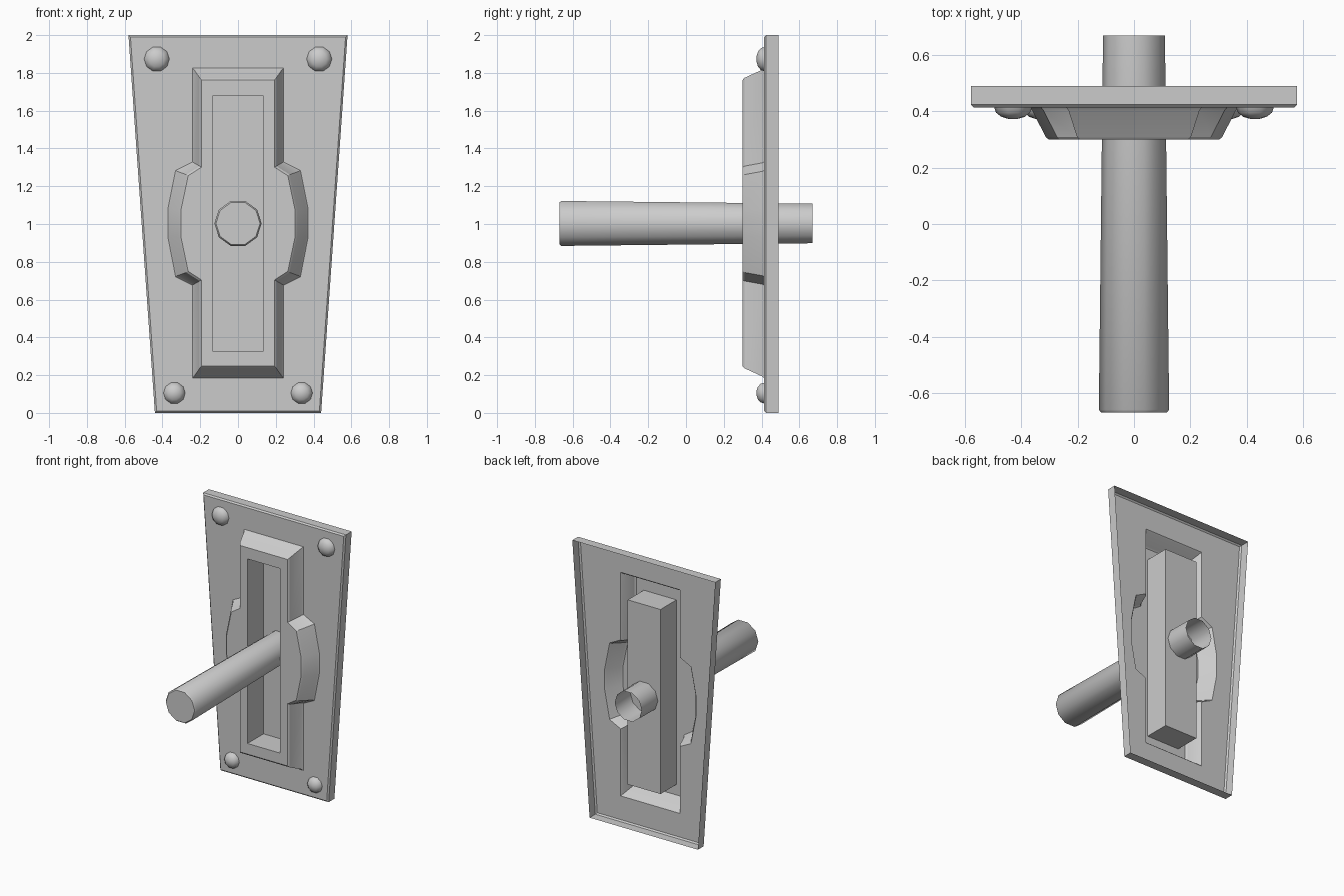
import bpy, bmesh, math
from mathutils import Vector

if "Cube" in bpy.data.objects:
    bpy.data.objects.remove(bpy.data.objects["Cube"])


def finish(name, bm, angle):
    me = bpy.data.meshes.new(name)
    bm.to_mesh(me)
    bm.free()
    ob = bpy.data.objects.new(name, me)
    bpy.context.collection.objects.link(ob)
    bpy.ops.object.select_all(action='DESELECT')
    bpy.context.view_layer.objects.active = ob
    ob.select_set(True)
    bpy.ops.object.shade_smooth_by_angle(angle=math.radians(angle))
    return ob


def mirrored(half):
    """Right half (top to bottom) -> closed clockwise outline in x, z."""
    return half + [(-x, z) for x, z in reversed(half)]


def offset(pts, d):
    """Mitred offset of a clockwise outline; positive d grows it."""
    out = []
    for i, p in enumerate(pts):
        p, a, b = Vector(p), Vector(pts[i - 1]), Vector(pts[(i + 1) % len(pts)])
        e, f = (p - a).normalized(), (b - p).normalized()
        n, m = Vector((-e.y, e.x)), Vector((-f.y, f.x))
        out.append(tuple(p + (n + m) * (d / (1 + n.dot(m)))))
    return out


def blend(a, b, t):
    return [tuple(Vector(p).lerp(Vector(q), t)) for p, q in zip(a, b)]


def ring(bm, pts, y):
    return [bm.verts.new((x, y, z)) for x, z in pts]


def wall(bm, a, b):
    n = len(a)
    for i in range(n):
        j = (i + 1) % n
        bm.faces.new((a[i], a[j], b[j], b[i]))


def fill_between(bm, a, b):
    edges = []
    for loop in (a, b):
        for i in range(len(loop)):
            pair = (loop[i - 1], loop[i])
            edges.append(bm.edges.get(pair) or bm.edges.new(pair))
    bmesh.ops.triangle_fill(bm, use_beauty=True, edges=edges, normal=(0, -1, 0))


# pressed sheet: tapered plate, raised boss and recessed slot
plate = mirrored([(0.58, 2.0), (0.44, 0.0)])
base = mirrored([(0.235, 1.82), (0.235, 1.325), (0.325, 1.28), (0.365, 1.08),
                 (0.365, 0.93), (0.325, 0.725), (0.235, 0.68), (0.235, 0.19)])
top = mirrored([(0.20, 1.77), (0.20, 1.305), (0.27, 1.26), (0.31, 1.07),
                (0.31, 0.935), (0.27, 0.745), (0.20, 0.70), (0.20, 0.24)])
slot = mirrored([(0.133, 1.68), (0.133, 0.325)])

bm = bmesh.new()
r = [ring(bm, p, y) for p, y in (
    (plate, 0.49), (plate, 0.424), (offset(plate, -0.01), 0.414),
    (offset(base, 0.006), 0.414), (blend(base, top, 0.06), 0.404),
    (blend(base, top, 0.92), 0.31), (offset(top, -0.007), 0.30),
    (slot, 0.30), (slot, 0.486))]
for i in (0, 1, 3, 4, 5, 7):
    wall(bm, r[i], r[i + 1])
fill_between(bm, r[2], r[3])
fill_between(bm, r[6], r[7])
bm.faces.new(r[8])
bmesh.ops.recalc_face_normals(bm, faces=bm.faces)
if sum(f.normal.y * f.calc_area() for f in bm.faces) > 0:
    bmesh.ops.reverse_faces(bm, faces=bm.faces)
finish("mounting_plate", bm, 25)


def lathe(name, profile, cx, cz, sides, angle):
    """Rings of (radius, y), capped at the first (front) ring."""
    bm = bmesh.new()
    rings = []
    for rad, y in profile:
        rings.append(ring(bm, [(cx + rad * math.cos(math.tau * k / sides),
                                cz + rad * math.sin(math.tau * k / sides))
                               for k in range(sides)], y))
    bm.faces.new(rings[0])
    for a, b in zip(rings, rings[1:]):
        wall(bm, b, a)
    bmesh.ops.recalc_face_normals(bm, faces=bm.faces)
    bm.faces.ensure_lookup_table()
    if bm.faces[0].normal.y > 0:
        bmesh.ops.reverse_faces(bm, faces=bm.faces)
    return finish(name, bm, angle)


# tapered lever rod, open at the back
lathe("lever_rod", [(0.117, -0.67), (0.125, -0.66), (0.11, 0.67)],
      0, 1.003, 10, 40)

# domed rivets in the four corners
for side in (-1, 1):
    for label, x, z, rad in (("upper", 0.43, 1.873, 0.067),
                             ("lower", 0.337, 0.105, 0.058)):
        dome = [(rad * math.sin(t), 0.414 - 0.042 * math.cos(t))
                for t in (math.radians(a) for a in (12, 38, 64, 90))]
        lathe(f"{label}_rivet_{'left' if side < 0 else 'right'}",
              dome, side * x, z, 10, 50)
